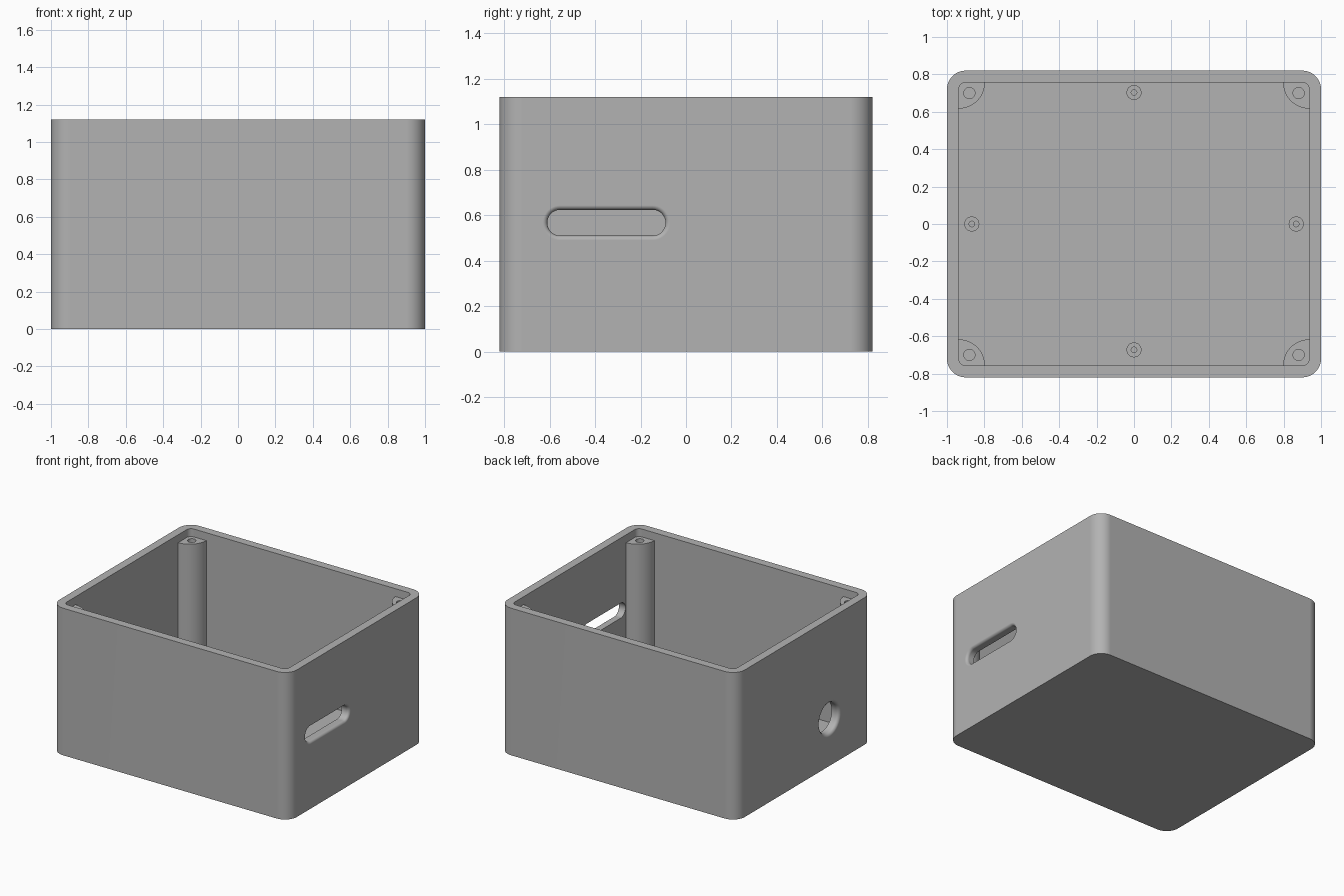
import bpy, bmesh
from math import sin, cos, pi

cube = bpy.data.objects.get("Cube")
if cube:
    bpy.data.objects.remove(cube, do_unlink=True)

HX, HY, TOP = 1.0, 0.82, 1.12
WALL, FLOOR = 0.063, 0.07
IX, IY = HX - WALL, HY - WALL
POST_TOP = 1.06

grey = bpy.data.materials.new("plain grey")
grey.use_nodes = True
GREY = (0.45, 0.45, 0.45, 1)
grey.diffuse_color = GREY
grey.node_tree.nodes["Principled BSDF"].inputs["Base Color"].default_value = GREY


def rounded(hx, hy, r, n=10):
    """Counter-clockwise outline of a rounded rectangle."""
    pts = []
    for k, (sx, sy) in enumerate([(1, 1), (-1, 1), (-1, -1), (1, -1)]):
        for i in range(n + 1):
            a = (k + i / n) * pi / 2
            pts.append((sx * (hx - r) + r * cos(a), sy * (hy - r) + r * sin(a)))
    return pts


def loft(name, rings):
    """Closed solid skinned through a list of equal-length 3D rings."""
    bm = bmesh.new()
    loops = [[bm.verts.new(p) for p in ring] for ring in rings]
    n = len(loops[0])
    for a, b in zip(loops, loops[1:]):
        for i in range(n):
            j = (i + 1) % n
            bm.faces.new((a[i], a[j], b[j], b[i]))
    bm.faces.new(loops[0][::-1])
    bm.faces.new(loops[-1])
    bmesh.ops.remove_doubles(bm, verts=bm.verts, dist=1e-5)
    bmesh.ops.recalc_face_normals(bm, faces=bm.faces)
    mesh = bpy.data.meshes.new(name)
    bm.to_mesh(mesh)
    bm.free()
    mesh.materials.append(grey)
    obj = bpy.data.objects.new(name, mesh)
    bpy.context.collection.objects.link(obj)
    return obj


def flat(pts, z):
    return [(x, y, z) for x, y in pts]


def circle(x, y, r, n=32):
    return [(x + r * cos(2 * pi * i / n), y + r * sin(2 * pi * i / n)) for i in range(n)]


def activate(obj):
    bpy.ops.object.select_all(action="DESELECT")
    obj.select_set(True)
    bpy.context.view_layer.objects.active = obj


def cut(obj, cutter):
    cutter.hide_render = True
    mod = obj.modifiers.new("cut", "BOOLEAN")
    mod.operation, mod.solver, mod.object = "DIFFERENCE", "EXACT", cutter
    activate(obj)
    bpy.ops.object.modifier_apply(modifier=mod.name)
    bpy.data.objects.remove(cutter, do_unlink=True)


def smooth(obj):
    activate(obj)
    bpy.ops.object.shade_smooth_by_angle(angle=0.6)
    mod = obj.modifiers.new("weighted normals", "WEIGHTED_NORMAL")
    mod.keep_sharp = True
    bpy.ops.object.modifier_apply(modifier=mod.name)


def wall_cutter(side, y, z, half_len, r, fillet):
    """Slot cutter through a side wall, flared to round the outer rim."""
    steps = 6
    profile = [(HX - 2 * WALL, 0)]
    for i in range(steps + 1):
        a = i / steps * pi / 2
        profile.append((HX - fillet + fillet * sin(a), fillet * (1 - cos(a))))
    profile.append((HX + 0.05, fillet))
    rings = []
    for x, grow in profile:
        outline = rounded(half_len + grow, r + grow, r + grow)
        rings.append([(side * x, y + u, z + v) for u, v in outline])
    return loft("wall_cutter", rings)


# Open box with rounded vertical corners
outer, inner = rounded(HX, HY, 0.1), rounded(IX, IY, 0.037)
box = loft("enclosure_box", [flat(outer, 0), flat(outer, TOP),
                             flat(inner, TOP), flat(inner, FLOOR)])

# Slot in one side wall, round cable hole in the other
cut(box, wall_cutter(1, -0.35, 0.567, 0.26, 0.057, 0.02))
cut(box, wall_cutter(-1, -0.3, 0.36, 0.115, 0.115, 0.025))
smooth(box)

# Quarter-round screw posts in the corners
for sx, side in ((-1, "right"), (1, "left")):
    for sy, end in ((-1, "front"), (1, "back")):
        arc = [(0.14 * cos(i * pi / 24), 0.14 * sin(i * pi / 24)) for i in range(13)]
        # Legs run slightly into the walls, clear of the rounded corner
        shape = [(0.03, -0.01), (0.14, -0.01)] + arc + [(-0.01, 0.14), (-0.01, 0.03)]
        pts = [(sx * (IX - u), sy * (IY - v)) for u, v in shape]
        post = loft(f"{end}_{side}_post", [flat(pts, FLOOR - 0.01), flat(pts, POST_TOP)])
        hole = circle(sx * 0.88, sy * 0.70, 0.03)
        cut(post, loft("screw_cutter", [flat(hole, POST_TOP - 0.35), flat(hole, POST_TOP + 0.1)]))
        smooth(post)

# Small hollow standoffs on the floor
for name, x, y in (("left", 0.867, 0), ("right", -0.867, 0),
                   ("back", 0, 0.703), ("front", 0, -0.673)):
    rim, bore, top = circle(x, y, 0.04), circle(x, y, 0.015), 0.2
    standoff = loft(f"{name}_standoff", [flat(rim, FLOOR - 0.01), flat(rim, top),
                                         flat(bore, top), flat(bore, FLOOR + 0.01)])
    smooth(standoff)
